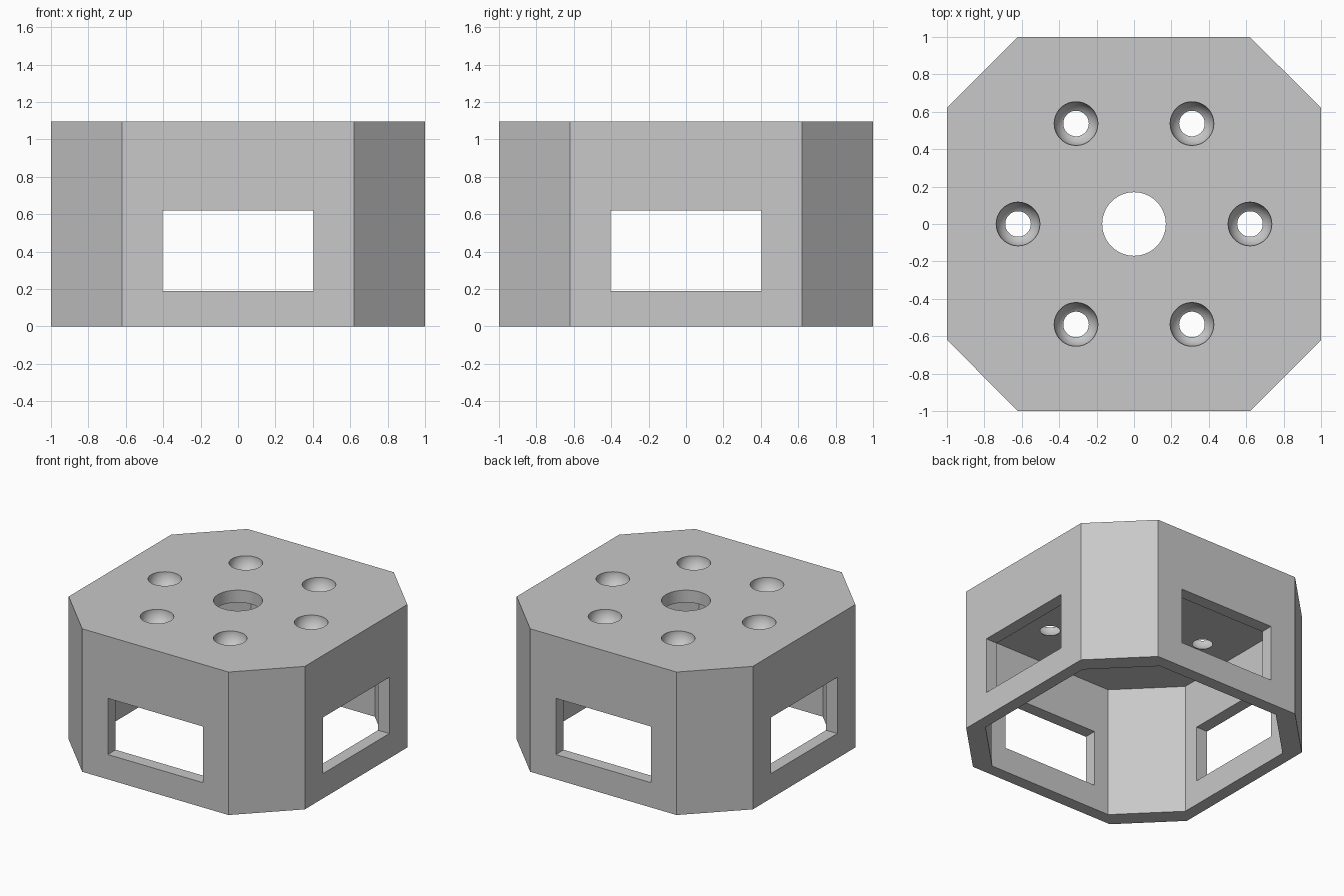
import bpy, bmesh, math

if "Cube" in bpy.data.objects:
    bpy.data.objects.remove(bpy.data.objects["Cube"], do_unlink=True)

HEIGHT, WALL, CHAMFER = 1.095, 0.095, 0.38

grey = bpy.data.materials.new("plain grey")
grey.use_nodes = True
grey.diffuse_color = (0.58, 0.58, 0.58, 1)
grey.node_tree.nodes["Principled BSDF"].inputs["Base Color"].default_value = grey.diffuse_color


def octagon_prism(name, half, z0, z1):
    """Square block with its four upright corners cut off."""
    c = half - CHAMFER
    outline = []
    for i in range(4):
        a = i * math.pi / 2
        for x, y in ((half, -c), (half, c)):
            outline.append((x * math.cos(a) - y * math.sin(a),
                            x * math.sin(a) + y * math.cos(a), z0))
    bm = bmesh.new()
    base = bm.faces.new([bm.verts.new(p) for p in outline])
    top = bmesh.ops.extrude_face_region(bm, geom=[base])["geom"]
    bmesh.ops.translate(bm, vec=(0, 0, z1 - z0),
                        verts=[g for g in top if isinstance(g, bmesh.types.BMVert)])
    bmesh.ops.recalc_face_normals(bm, faces=bm.faces)
    mesh = bpy.data.meshes.new(name)
    bm.to_mesh(mesh)
    bm.free()
    mesh.materials.append(grey)
    obj = bpy.data.objects.new(name, mesh)
    bpy.context.collection.objects.link(obj)
    return obj


def cut(target, cutter):
    """Subtract the cutter from the target and discard it."""
    cutter.hide_render = True
    if not cutter.data.materials:
        cutter.data.materials.append(grey)
    mod = target.modifiers.new("cut", "BOOLEAN")
    mod.operation = "DIFFERENCE"
    mod.solver = "EXACT"
    mod.object = cutter
    bpy.context.view_layer.objects.active = target
    bpy.ops.object.modifier_apply(modifier=mod.name)
    bpy.data.objects.remove(cutter, do_unlink=True)


# Hollow housing, open underneath
housing = octagon_prism("housing", 1, 0, HEIGHT)
cut(housing, octagon_prism("cavity_cutter", 1 - WALL, -0.1, HEIGHT - WALL))

# Rectangular windows through opposite walls
for size in ((0.805, 2.4, 0.43), (2.4, 0.805, 0.43)):
    bpy.ops.mesh.primitive_cube_add(size=1, location=(0, 0, 0.405))
    window = bpy.context.object
    window.scale = size
    cut(housing, window)

# Central round hole in the top
bpy.ops.mesh.primitive_cylinder_add(vertices=64, radius=0.17, depth=0.4,
                                    location=(0, 0, HEIGHT))
cut(housing, bpy.context.object)

# Ring of six bowl-shaped seats that break through the top plate
for i in range(6):
    a = i * math.pi / 3
    bpy.ops.mesh.primitive_uv_sphere_add(
        segments=48, ring_count=25, radius=0.117,
        location=(0.62 * math.cos(a), 0.62 * math.sin(a), HEIGHT))
    cut(housing, bpy.context.object)

# Smooth holes, crisp edges
bpy.ops.object.select_all(action="DESELECT")
housing.select_set(True)
bpy.context.view_layer.objects.active = housing
bpy.ops.object.shade_smooth_by_angle(angle=math.radians(30))
